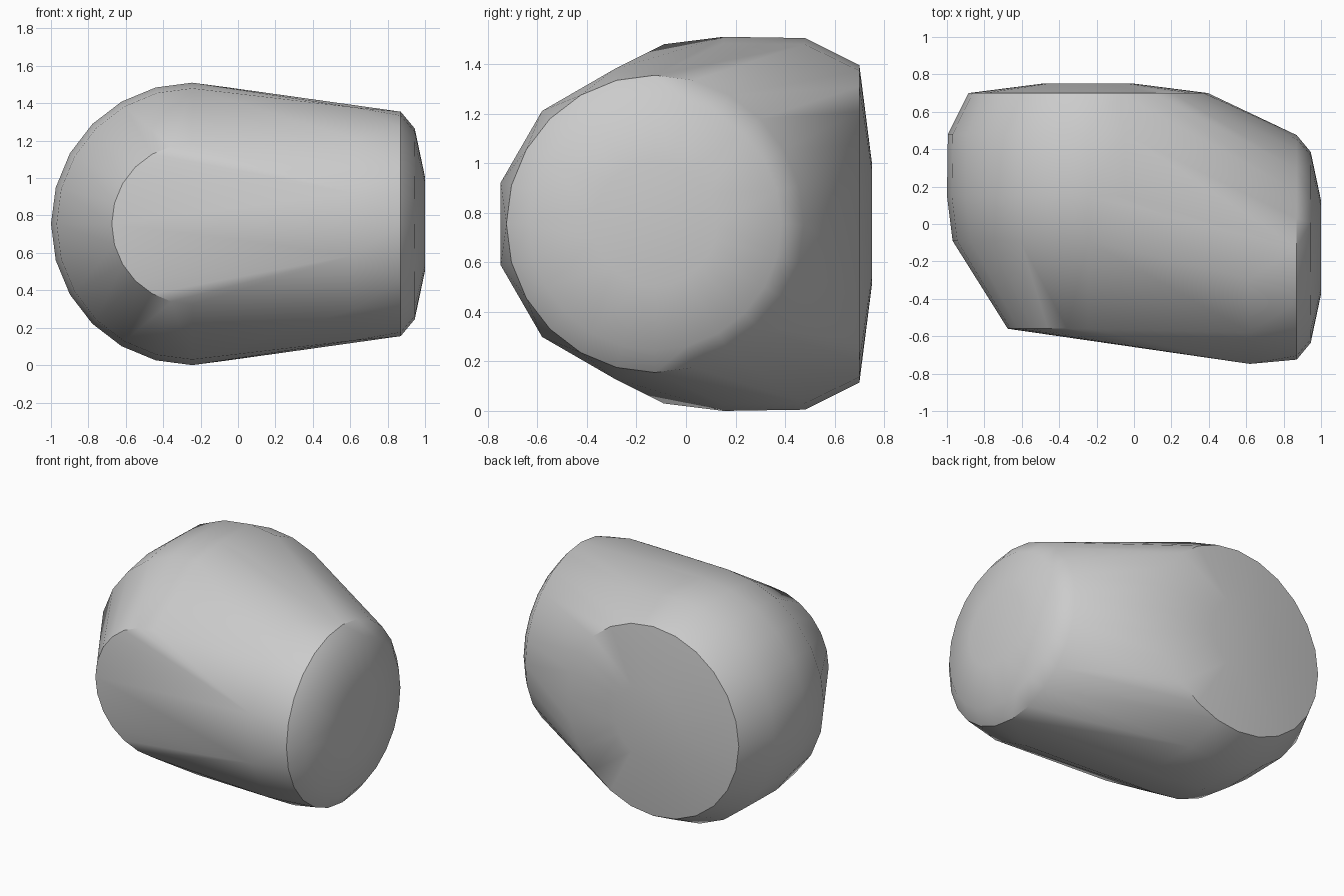
import bpy, bmesh
from math import cos, sin, tau, radians

cube = bpy.data.objects.get("Cube")
if cube:
    bpy.data.objects.remove(cube)

grey = bpy.data.materials.new("plain_grey")
grey.use_nodes = True
colour = (0.6, 0.6, 0.6, 1)
grey.diffuse_color = colour
grey.node_tree.nodes["Principled BSDF"].inputs["Base Color"].default_value = colour

MID = 0.755
bm = bmesh.new()


def ring(axis, along, centre, radius, sides=24, turn=0.0):
    """Add a circle of points around the x or y axis."""
    for i in range(sides):
        a = tau * i / sides + turn
        u, v = centre + radius * cos(a), MID + radius * sin(a)
        bm.verts.new((along, u, v) if axis == "x" else (u, along, v))


# Wide drum facing front to back: (y, radius)
for y, r in ((-0.56, 0.43), (-0.09, 0.725), (0.15, 0.755),
             (0.48, 0.75), (0.70, 0.64), (0.75, 0.25)):
    ring("y", y, -0.245, r)

# Domed drum facing left: (x, radius)
for x, r in ((0.87, 0.6), (0.945, 0.51), (1.0, 0.25)):
    ring("x", x, -0.125, r)
ring("x", 0.62, -0.125, 0.645, 12, tau / 24)

# Wrap both drums in one convex skin
hull = bmesh.ops.convex_hull(bm, input=bm.verts[:])
loose = {g for g in hull["geom_interior"] + hull["geom_unused"]
         if isinstance(g, bmesh.types.BMVert)}
bmesh.ops.delete(bm, geom=list(loose), context="VERTS")
bmesh.ops.dissolve_limit(bm, angle_limit=radians(0.5),
                         verts=bm.verts[:], edges=bm.edges[:])
bmesh.ops.recalc_face_normals(bm, faces=bm.faces[:])

mesh = bpy.data.meshes.new("rounded_body")
bm.to_mesh(mesh)
bm.free()
mesh.materials.append(grey)
body = bpy.data.objects.new("rounded_body", mesh)
bpy.context.collection.objects.link(body)

# Smooth the skin, keep the rims of the end caps sharp
bpy.ops.object.select_all(action="DESELECT")
body.select_set(True)
bpy.context.view_layer.objects.active = body
bpy.ops.object.shade_smooth_by_angle(angle=radians(32))
